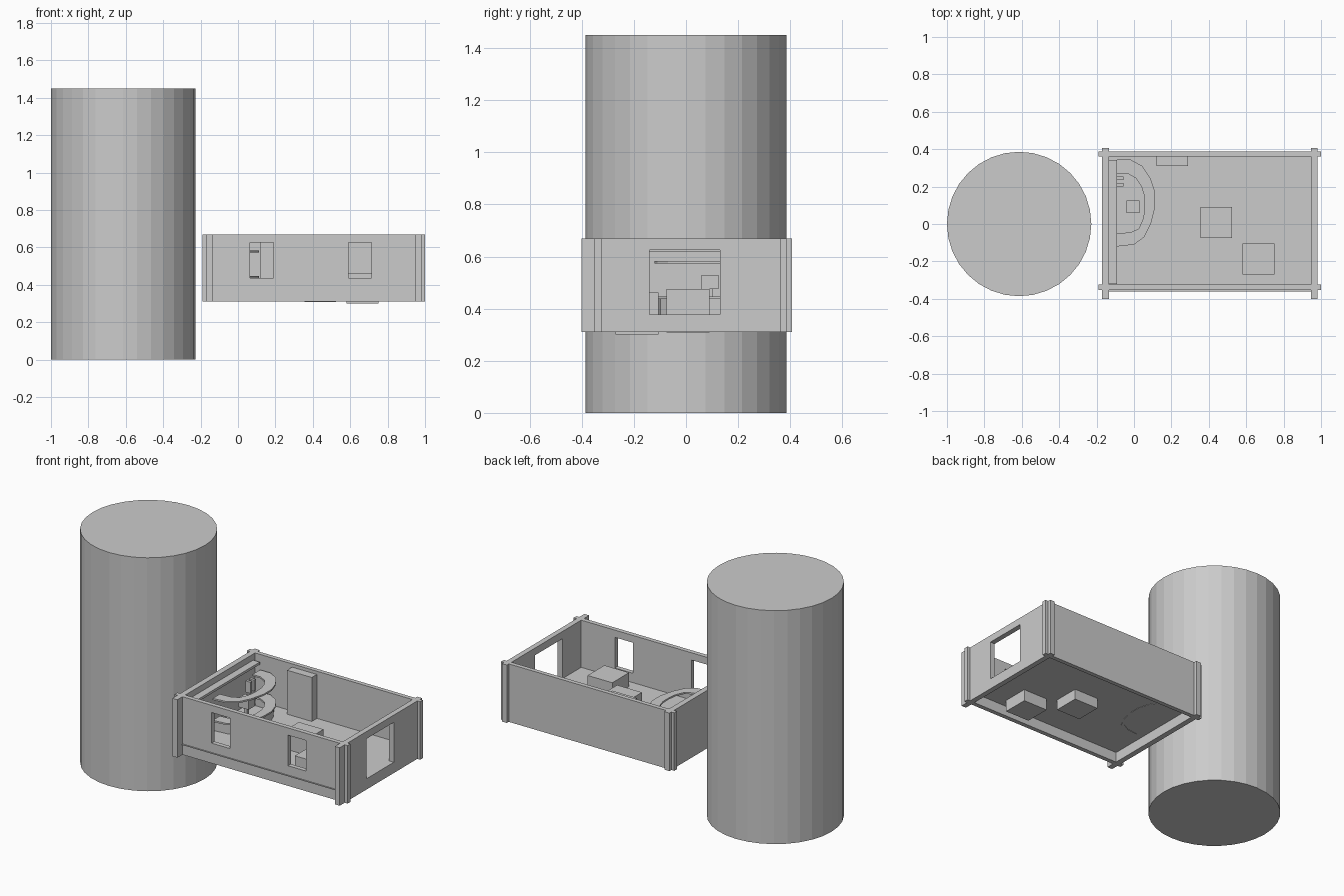
import bpy, bmesh
from mathutils import Vector

if "Cube" in bpy.data.objects:
    bpy.data.objects.remove(bpy.data.objects["Cube"])


def new_object(name, bm):
    bmesh.ops.recalc_face_normals(bm, faces=bm.faces)
    mesh = bpy.data.meshes.new(name)
    bm.to_mesh(mesh)
    bm.free()
    ob = bpy.data.objects.new(name, mesh)
    bpy.context.collection.objects.link(ob)
    return ob


def box(name, x0, x1, y0, y1, z0, z1):
    bm = bmesh.new()
    bmesh.ops.create_cube(bm, size=1)
    for v in bm.verts:
        v.co = Vector(((x0 + x1) / 2 + v.co.x * (x1 - x0),
                       (y0 + y1) / 2 + v.co.y * (y1 - y0),
                       (z0 + z1) / 2 + v.co.z * (z1 - z0)))
    return new_object(name, bm)


def cut(wall, *window):
    cutter = box("window_cutter", *window)
    cutter.hide_render = True
    cutter.hide_set(True)
    mod = wall.modifiers.new("window", 'BOOLEAN')
    mod.operation = 'DIFFERENCE'
    mod.solver = 'EXACT'
    mod.object = cutter
    # bake the opening and discard the helper
    dg = bpy.context.evaluated_depsgraph_get()
    mesh = bpy.data.meshes.new_from_object(wall.evaluated_get(dg))
    wall.modifiers.clear()
    wall.data = mesh
    bpy.data.objects.remove(cutter)


def band(name, outer, inner, z0, z1):
    """Curved strip between two matching point rows, given a thickness."""
    bm = bmesh.new()
    o = [bm.verts.new((x, y, z0)) for x, y in outer]
    i = [bm.verts.new((x, y, z0)) for x, y in inner]
    faces = [bm.faces.new((o[k], o[k + 1], i[k + 1], i[k])) for k in range(len(o) - 1)]
    ext = bmesh.ops.extrude_face_region(bm, geom=faces, use_keep_orig=True)
    for v in ext["geom"]:
        if isinstance(v, bmesh.types.BMVert):
            v.co.z = z1
    return new_object(name, bm)


# tower
bpy.ops.mesh.primitive_cylinder_add(vertices=32, radius=0.386, depth=1.45,
                                    location=(-0.614, 0, 0.725))
bpy.context.object.name = "tower"

# interlocking walls
Z = (0.31, 0.67)
front = box("front_wall", -0.19, 1.0, -0.352, -0.324, *Z)
box("back_wall", -0.19, 1.0, 0.36, 0.387, *Z)
box("left_wall", -0.17, -0.135, -0.402, 0.406, *Z)
right = box("right_wall", 0.947, 0.98, -0.402, 0.406, *Z)

# window openings
for x0, x1 in ((0.065, 0.19), (0.59, 0.715)):
    cut(front, x0, x1, -0.5, -0.2, 0.435, 0.625)
cut(right, 0.85, 1.1, -0.14, 0.13, 0.377, 0.625)

# floor
box("floor", -0.15, 0.96, -0.36, 0.37, 0.374, 0.377)

# furniture
box("large_table", 0.355, 0.525, -0.075, 0.09, 0.308, 0.475)
box("small_table", 0.58, 0.75, -0.27, -0.105, 0.30, 0.463)
box("back_cupboard", 0.12, 0.29, 0.31, 0.362, 0.375, 0.65)
box("wall_shelf", -0.137, -0.09, -0.322, 0.342, 0.617, 0.632)

# curved counter with two levels
outer = [(-.09, .345), (-.02, .345), (.045, .31), (.09, .24), (.113, .17),
         (.113, .09), (.09, 0), (.055, -.07), (0, -.11), (-.09, -.12)]
inner = [(-.09, .27), (-.035, .27), (.01, .245), (.04, .2), (.055, .15),
         (.057, .09), (.05, .03), (.025, -.025), (-.02, -.045), (-.09, -.05)]


def between(t):
    return [(a * (1 - t) + c * t, b * (1 - t) + d * t)
            for (a, b), (c, d) in zip(outer, inner)]


band("counter_top", outer, inner, 0.573, 0.583)
band("counter_shelf", outer, inner, 0.437, 0.447)
band("counter_base", between(0.2), between(0.6), 0.372, 0.437)

# items behind the counter
box("stool", -0.04, 0.03, 0.06, 0.125, 0.475, 0.53)
box("stool_post", -0.015, 0.005, 0.082, 0.103, 0.375, 0.475)
for k, y in enumerate((0.2, 0.235)):
    box("tap_%d" % k, -0.09, -0.055, y, y + 0.018, 0.5, 0.57)
